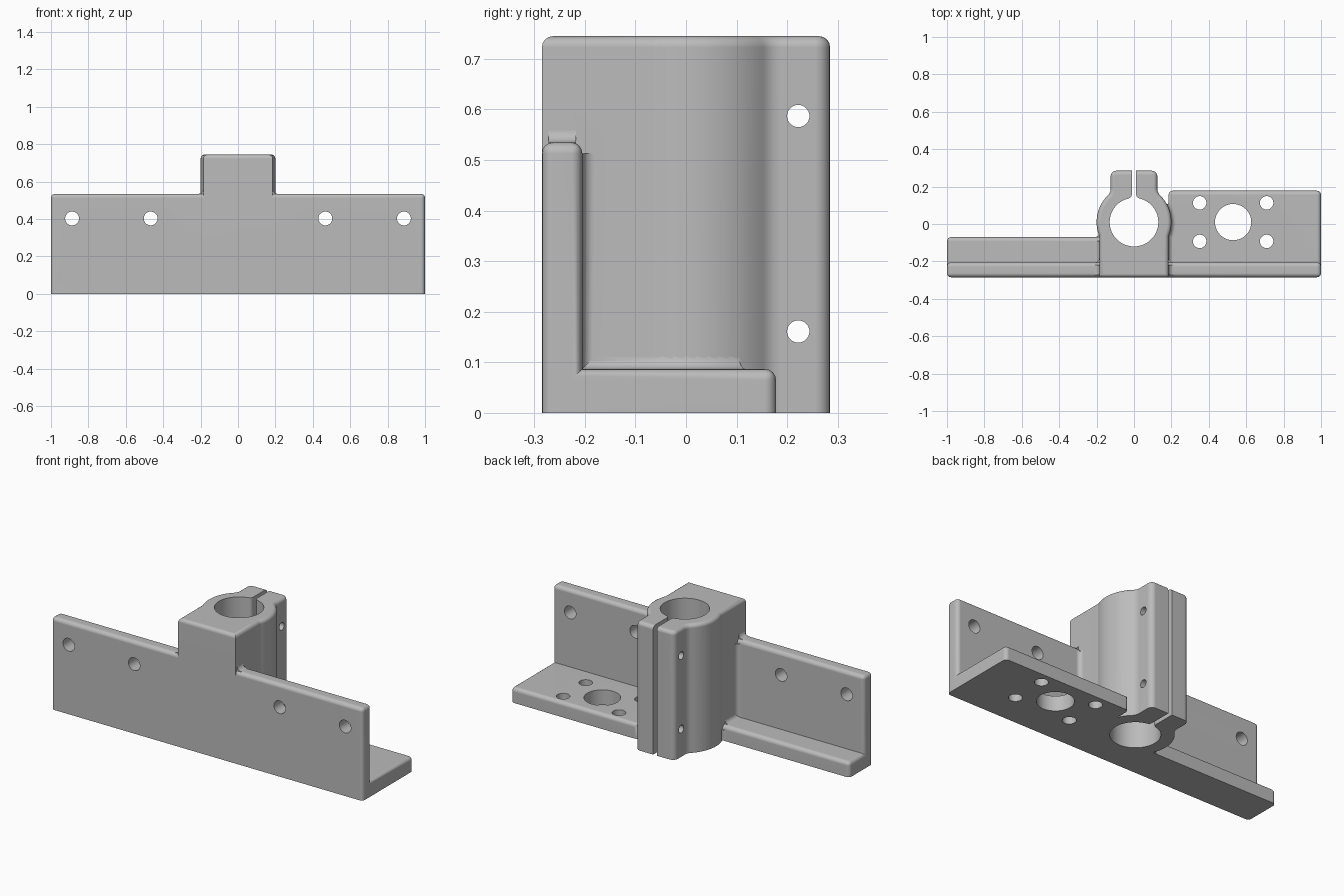
import bpy, bmesh
from math import sin, cos, pi, acos, asin, sqrt, radians
from mathutils import Vector, Matrix

cube = bpy.data.objects.get("Cube")
if cube:
    bpy.data.objects.remove(cube, do_unlink=True)

ROUND = 0.022            # edge rounding
FRONT, BACK, TOP = -0.285, -0.205, 0.535
FLOOR, BOSS_TOP = 0.087, 0.745
CY, R_OUT, R_IN = 0.01, 0.2, 0.13
SIDE, LUG, SLOT = 0.185, 0.125, 0.012

grey = bpy.data.materials.new("plain grey")
grey.use_nodes = True
grey.diffuse_color = (0.5, 0.5, 0.5, 1)
grey.node_tree.nodes["Principled BSDF"].inputs["Base Color"].default_value = (0.5, 0.5, 0.5, 1)


def finish(bm, name):
    bmesh.ops.recalc_face_normals(bm, faces=bm.faces[:])
    mesh = bpy.data.meshes.new(name)
    bm.to_mesh(mesh)
    bm.free()
    mesh.materials.append(grey)
    obj = bpy.data.objects.new(name, mesh)
    bpy.context.collection.objects.link(obj)
    return obj


def prism(name, outline, height, rounded):
    """Extrude an outline up from the ground and round the chosen edges."""
    bm = bmesh.new()
    base = bm.faces.new([bm.verts.new((x, y, 0)) for x, y in outline])
    grown = bmesh.ops.extrude_face_region(bm, geom=[base], use_keep_orig=True)["geom"]
    bmesh.ops.translate(bm, vec=(0, 0, height),
                        verts=[v for v in grown if isinstance(v, bmesh.types.BMVert)])
    bmesh.ops.recalc_face_normals(bm, faces=bm.faces[:])
    edges = [e for e in bm.edges if rounded((e.verts[0].co + e.verts[1].co) / 2)]
    bmesh.ops.bevel(bm, geom=edges, offset=ROUND, offset_type='OFFSET',
                    segments=4, profile=0.5, affect='EDGES')
    return finish(bm, name)


def rect(x0, x1, y0, y1):
    return [(x0, y0), (x1, y0), (x1, y1), (x0, y1)]


def arc(cx, cy, r, a0, a1, n):
    return [(cx + r * cos(a0 + (a1 - a0) * i / n),
             cy + r * sin(a0 + (a1 - a0) * i / n)) for i in range(n + 1)]


def blend(wall, radius, r):
    """Centre and angle of a fillet between a wall at x and the boss circle."""
    cx, d = wall + r, radius + r
    return cx, CY + sqrt(d * d - cx * cx), acos(cx / d)


def fillet(name, path, r=0.025):
    """Sweep a concave corner strip; each stop is (point, side u, side v)."""
    bm = bmesh.new()
    rings = []
    for p, u, v in path:
        p, u, v = Vector(p), Vector(u), Vector(v)
        sec = [p - 0.01 * (u + v), p + r * u - 0.01 * v]
        sec += [p + r * (1 - sin(a)) * u + r * (1 - cos(a)) * v
                for a in (pi / 2 * i / 5 for i in range(6))]
        sec.append(p + r * v - 0.01 * u)
        rings.append([bm.verts.new(c) for c in sec])
    n = len(rings[0])
    for a, b in zip(rings, rings[1:]):
        for i in range(n):
            j = (i + 1) % n
            bm.faces.new((a[i], a[j], b[j], b[i]))
    bm.faces.new(rings[0])
    bm.faces.new(rings[-1])
    return finish(bm, name)


def drill(name, r, length, centre, axis):
    bm = bmesh.new()
    turn = {'X': Matrix.Rotation(pi / 2, 4, 'Y'),
            'Y': Matrix.Rotation(pi / 2, 4, 'X'), 'Z': Matrix()}[axis]
    bmesh.ops.create_cone(bm, cap_ends=True, segments=40, radius1=r, radius2=r,
                          depth=length, matrix=Matrix.Translation(centre) @ turn)
    return finish(bm, name)


# Split clamp boss: half outline, then mirrored
fx, fy, fa = blend(LUG, R_OUT, 0.05)
gx, gy, ga = blend(SLOT, R_IN, 0.02)
start = -acos(SIDE / R_OUT)
corner = 0.03
half = [(SIDE, FRONT)]
half += arc(0, CY, R_OUT, start, fa, 20)
half += arc(fx, fy, 0.05, pi + fa, pi, 6)[1:]
half += arc(LUG - corner, -FRONT - corner, corner, 0, pi / 2, 5)
half += [(SLOT, -FRONT)]
half += arc(gx, gy, 0.02, pi, pi + ga, 6)
half += arc(0, CY, R_IN, ga, -pi / 2, 36)[1:]
outline = half + [(-x, y) for x, y in reversed(half[:-1])]


def boss_rim(m):
    outer = Vector((m.x, m.y - CY)).length > R_IN + 0.04
    slot_side = SLOT - 0.001 < abs(m.x) < gx + 0.001 and m.y < -FRONT - 0.005 and m.y > 0
    return m.z > BOSS_TOP - 0.001 and outer and not slot_side


body = prism("mounting_bracket", outline, BOSS_TOP, boss_rim)

# Upright plate and the two floor flanges
parts = [
    prism("upright_plate", rect(-1, 1, FRONT, BACK), TOP, lambda m: m.z > 0.01),
    prism("wide_flange", rect(SIDE, 1, -0.25, 0.178), FLOOR,
          lambda m: m.z > 0.01 and not (m.x < SIDE + 0.001 and m.z > FLOOR - 0.001)),
    prism("narrow_flange", rect(-1, -0.15, -0.25, -0.07), FLOOR, lambda m: m.z > 0.01),
]

# Fillets where the boss meets the plate and flanges
up, rear = Vector((0, 0, 1)), Vector((0, 1, 0))
for s in (1, -1):
    out = Vector((s, 0, 0))
    x = s * SIDE
    parts.append(fillet("plate_top_fillet", [((x, y, TOP), out, up) for y in (-0.272, -0.218)]))
    parts.append(fillet("plate_back_fillet",
                        [((x, BACK, z), out, rear) for z in (0.03, TOP - ROUND)]))
parts.append(fillet("narrow_flange_fillet",
                    [((-SIDE, y, FLOOR), (-1, 0, 0), up) for y in (-0.22, -0.092)]))
parts.append(fillet("flange_back_fillet",
                    [((-SIDE, -0.07, z), (-1, 0, 0), rear) for z in (0.004, FLOOR - ROUND)]))
stops = [((SIDE, -0.22, FLOOR), (1, 0, 0), up)]
for i in range(9):
    a = start + (asin(0.095 / R_OUT) - start) * i / 8
    stops.append(((R_OUT * cos(a), CY + R_OUT * sin(a), FLOOR), (cos(a), sin(a), 0), up))
parts.append(fillet("wide_flange_fillet", stops))

# Hole cutters
cutters = [drill("plate_hole", 0.037, 0.3, (s * x, -0.245, 0.403), 'Y')
           for s in (1, -1) for x in (0.467, 0.887)]
cutters += [drill("motor_screw_hole", 0.036, 0.4, (0.53 + sx * 0.179, CY + sy * 0.103, 0.05), 'Z')
            for sx in (1, -1) for sy in (1, -1)]
cutters.append(drill("shaft_hole", 0.097, 0.4, (0.53, CY, 0.05), 'Z'))
cutters += [drill("clamp_screw_hole", 0.022, 0.5, (0, 0.222, z), 'X') for z in (0.161, 0.587)]

for group, mode in ((parts, 'UNION'), (cutters, 'DIFFERENCE')):
    for tool in group:
        mod = body.modifiers.new(tool.name, 'BOOLEAN')
        mod.operation, mod.solver, mod.object = mode, 'EXACT', tool
        tool.hide_render = True

# Bake the joined bracket and drop the helper solids
bpy.context.view_layer.update()
solid = bpy.data.meshes.new_from_object(body.evaluated_get(bpy.context.evaluated_depsgraph_get()))
body.modifiers.clear()
body.data = solid
solid.materials.clear()
solid.materials.append(grey)
for p in solid.polygons:
    p.material_index = 0
for tool in parts + cutters:
    bpy.data.objects.remove(tool, do_unlink=True)

for o in bpy.context.selected_objects:
    o.select_set(False)
body.select_set(True)
bpy.context.view_layer.objects.active = body
bpy.ops.object.shade_smooth_by_angle(angle=radians(32))
weighted = body.modifiers.new("even_shading", 'WEIGHTED_NORMAL')
weighted.keep_sharp = True
